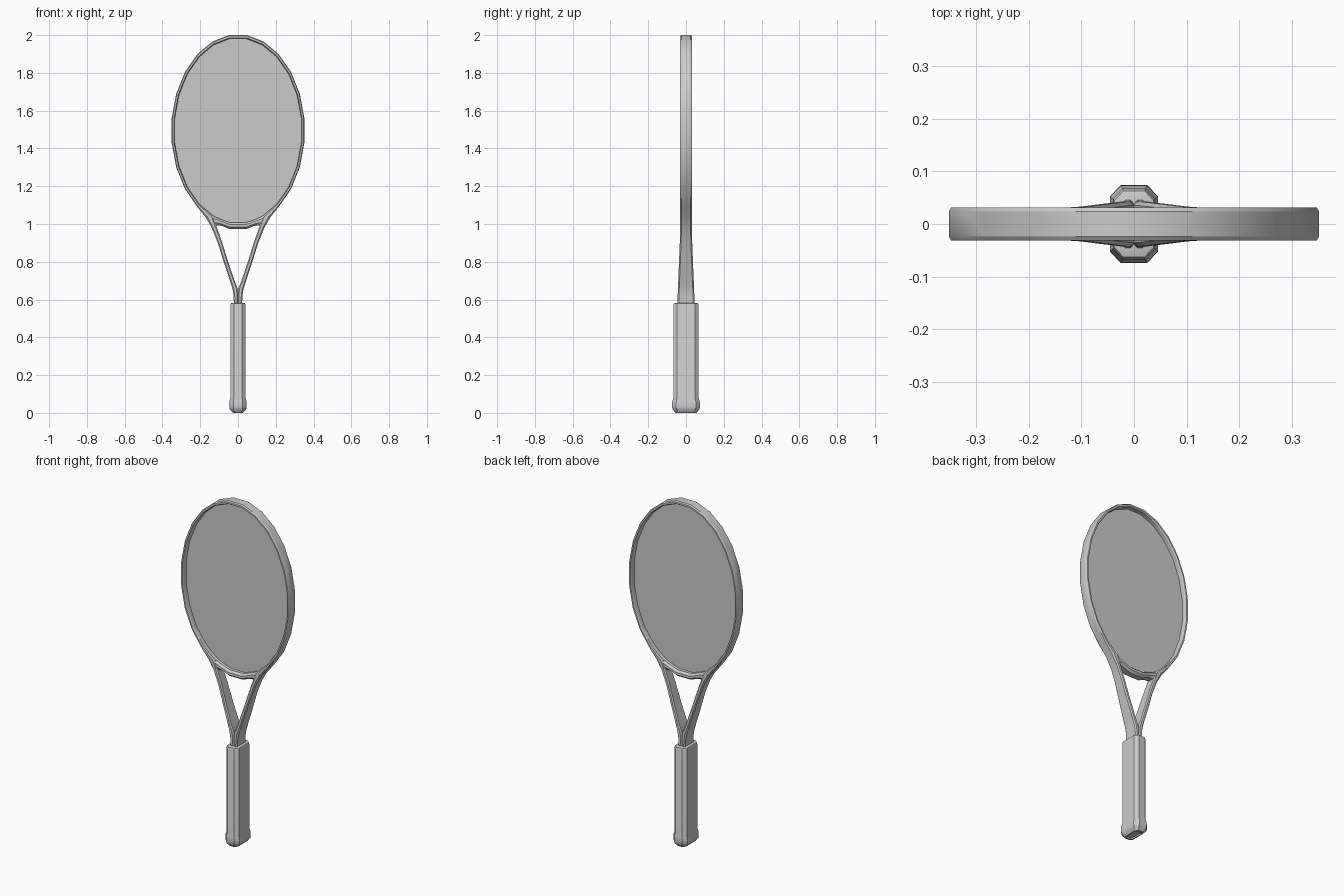
import bpy, bmesh
from math import sin, cos, radians

if "Cube" in bpy.data.objects:
    bpy.data.objects.remove(bpy.data.objects["Cube"])

CZ = 1.495  # head centre height


def ell(a, b, deg):
    return (a * cos(radians(deg)), CZ + b * sin(radians(deg)))


def loft(name, rings, smooth=30):
    """Skin a list of equal-length closed rings and cap both ends."""
    bm = bmesh.new()
    vr = [[bm.verts.new(p) for p in r] for r in rings]
    n = len(vr[0])
    for a, b in zip(vr, vr[1:]):
        for i in range(n):
            j = (i + 1) % n
            bm.faces.new((a[i], a[j], b[j], b[i]))
    bm.faces.new(vr[0][::-1])
    bm.faces.new(vr[-1])
    bmesh.ops.recalc_face_normals(bm, faces=bm.faces)
    return finish(name, bm, smooth)


def finish(name, bm, smooth):
    me = bpy.data.meshes.new(name)
    bm.to_mesh(me)
    bm.free()
    ob = bpy.data.objects.new(name, me)
    bpy.context.collection.objects.link(ob)
    bpy.ops.object.select_all(action='DESELECT')
    ob.select_set(True)
    bpy.context.view_layer.objects.active = ob
    bpy.ops.object.shade_smooth_by_angle(angle=radians(smooth))
    return ob


def section(p, q, t, f=0.25, c=0.007):
    """Chamfered box section from inner point p to outer point q, half depth t."""
    def at(k, y):
        return (p[0] + (q[0] - p[0]) * k, y, p[1] + (q[1] - p[1]) * k)
    return [at(0, -t + c), at(f, -t), at(1 - f, -t), at(1, -t + c),
            at(1, t - c), at(1 - f, t), at(f, t), at(0, t - c)]


def mirrored(half):
    """Extend right-hand stations with their mirror image, in path order."""
    left = [((-p[0], p[1]), (-q[0], q[1]), t) for p, q, t in half]
    return half + left[::-1]


# Frame: shaft, throat arm and hoop in one sweep (z, inner x, outer x, half depth)
arm = [(0.57, 0, .022, .046), (0.62, 0, .023, .044), (0.655, 0, .029, .043),
       (0.70, .018, .043, .041), (0.80, .052, .076, .037),
       (0.90, .083, .107, .033), (0.98, .111, .139, .031)]
half = [((i, z), (o, z), t) for z, i, o, t in arm]
half.append(((.129, 1.042), (.172, 1.036), .031))
for k in range(10):
    d = -52.5 + 15 * k
    half.append((ell(.338, .49, d), ell(.354, .51, d), .031))
loft("racket_frame", [section(*s) for s in mirrored(half)])

# Throat bridge closing the bottom of the hoop
bridge = [((.150, 1.056), (.134, .975), .029), ((.129, 1.042), (.112, .993), .029),
          ((.090, 1.024), (.085, .990), .029), ((.044, 1.009), (.044, .973), .029)]
loft("throat_bridge", [section(p, q, t, .3, .012) for p, q, t in mirrored(bridge)])

# String bed: flat sheet inside the hoop
bm = bmesh.new()
pts = [ell(.341, .494, 7.5 + 15 * k) for k in range(24)]
bm.faces.new([bm.verts.new((x, 0, z)) for x, z in pts])
finish("string_bed", bm, 30)


def octagon(z, hx, hy):
    a, b = .54 * hx, .71 * hy
    return [(hx, -b, z), (hx, b, z), (a, hy, z), (-a, hy, z),
            (-hx, b, z), (-hx, -b, z), (-a, -hy, z), (a, -hy, z)]


# Grip with flared butt cap and slightly recessed end
grip = [(.007, .018, .040), (0, .022, .046), (0, .027, .055), (.018, .043, .070),
        (.030, .046, .074), (.060, .045, .073), (.080, .040, .067),
        (.570, .040, .067), (.580, .037, .063), (.583, .030, .055)]
loft("grip", [octagon(*g) for g in grip])
